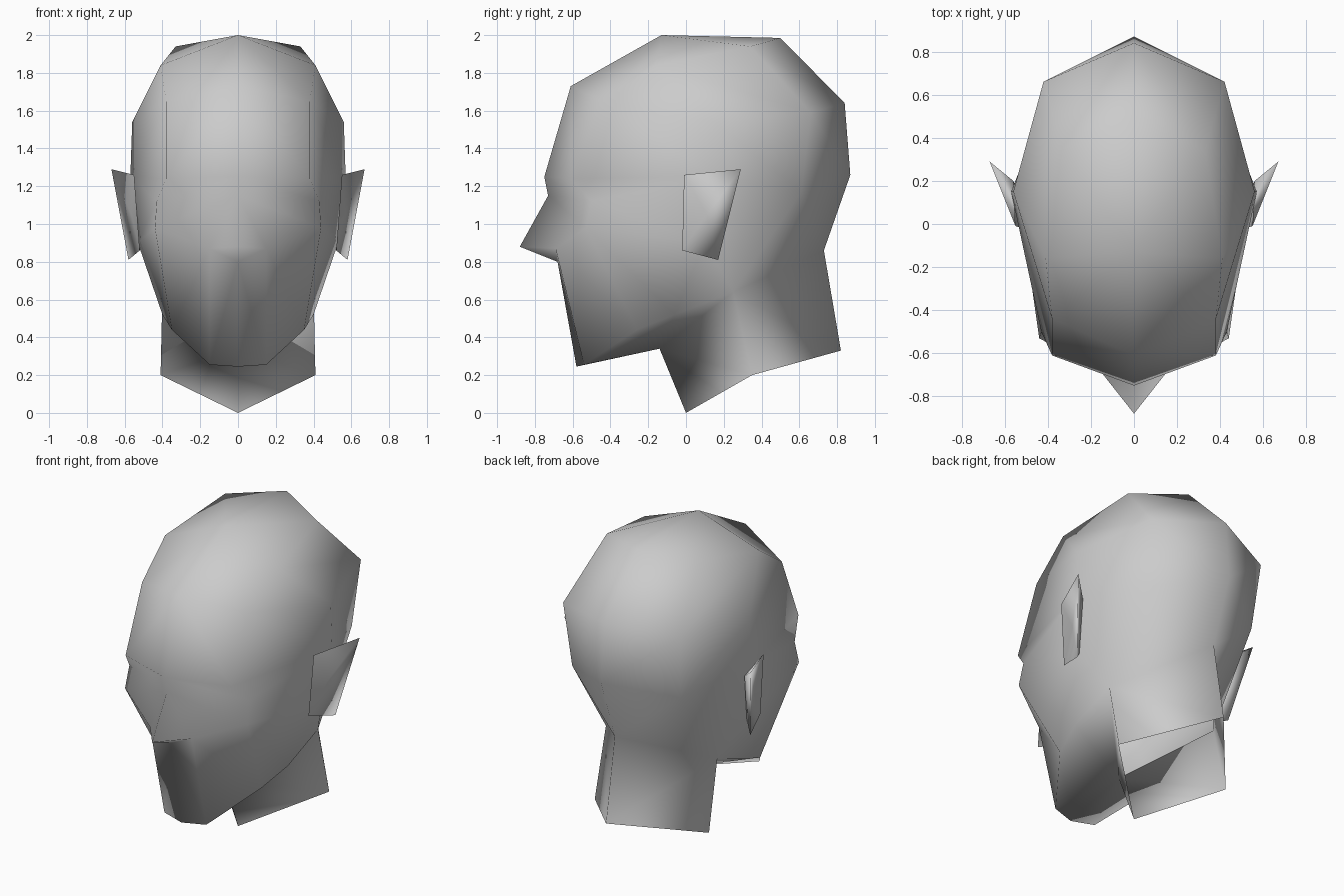
import bpy
import bmesh

cube = bpy.data.objects.get("Cube")
if cube:
    bpy.data.objects.remove(cube, do_unlink=True)

# One plain grey for the whole bust
grey = bpy.data.materials.new("plain_grey")
grey.use_nodes = True
COLOUR = (0.6, 0.6, 0.6, 1)
grey.diffuse_color = COLOUR
grey.node_tree.nodes["Principled BSDF"].inputs["Base Color"].default_value = COLOUR


def build_half(name, bridges):
    """Loft quads between pairs of point rows, then mirror across x."""
    bm = bmesh.new()
    verts = {}

    def vert(point):
        if point not in verts:
            verts[point] = bm.verts.new(point)
        return verts[point]

    for upper, lower in bridges:
        for a, b, c, d in zip(upper, upper[1:], lower[1:], lower):
            corners = list(dict.fromkeys((a, b, c, d)))  # collapsed corners make triangles
            if len(corners) > 2:
                bm.faces.new([vert(p) for p in corners])
    bmesh.ops.recalc_face_normals(bm, faces=bm.faces)
    for face in bm.faces:
        face.smooth = True
    mesh = bpy.data.meshes.new(name)
    bm.to_mesh(mesh)
    bm.free()
    mesh.materials.append(grey)
    obj = bpy.data.objects.new(name, mesh)
    bpy.context.collection.objects.link(obj)
    mirror = obj.modifiers.new("mirror", "MIRROR")
    mirror.use_mirror_merge = True
    mirror.merge_threshold = 0.001
    return obj


# Shared landmarks of the head
crown_side = (0.41, -0.16, 1.84)
temple = (0.57, 0.15, 1.25)
skull_corner = (0.39, 0.61, 1.17)
skull_back = (0, 0.87, 1.26)
bridge_top = (0, -0.73, 1.15)
nostril = (0.15, -0.69, 0.87)
nose_tip = (0, -0.88, 0.88)
nose_base = (0, -0.68, 0.8)
cheek_side = (0.53, 0.1, 0.9)
chin = (0, -0.58, 0.245)
chin_corner = (0.15, -0.54, 0.255)
neck_side = (0.4, 0.25, 0.64)
nape = (0, 0.73, 0.86)
throat = (0, -0.14, 0.34)

# Rows running from the face round to the back of the skull
crown = [(0, -0.13, 2), crown_side, crown_side, (0.33, 0.34, 1.94), (0, 0.5, 1.985)]
forehead = [(0, -0.61, 1.73), (0.38, -0.44, 1.65), (0.56, 0.15, 1.54),
            (0.42, 0.66, 1.59), (0, 0.84, 1.64)]
brow = [(0, -0.75, 1.25), (0.38, -0.61, 1.24), temple, skull_corner, skull_back]
eye_line = [bridge_top, (0.43, -0.5, 1.12), temple, skull_corner, skull_back]
cheek = [nostril, (0.44, -0.53, 0.98), cheek_side, neck_side, nape]
jaw = [chin_corner, (0.35, -0.26, 0.44), (0.4, -0.06, 0.52), neck_side, nape]
neck_top = [throat, neck_side, nape]
neck_rim = [(0, 0, 0), (0.41, 0.35, 0.2), (0, 0.82, 0.33)]

build_half("head", [
    (crown[:2], crown[:2:-1]),                    # top of the skull
    (crown, forehead),
    (forehead, brow),
    (brow, eye_line),
    (eye_line, cheek),
    (cheek, jaw),
    ([bridge_top, nostril], [nose_tip, nose_tip]),  # nose side
    ([nose_tip, nostril], [nose_base, nose_base]),  # nose underside
    ([nose_base, nostril], [chin, chin_corner]),    # mouth and chin
    ([chin] + jaw[:4], [throat] * 5),               # underside of the jaw
    (neck_top, neck_rim),                           # open-ended neck
])

# Ears: a wedge with a dished outer face
ear_front = [(0.55, -0.01, 1.26), (0.52, -0.02, 0.86)]
ear_rim = [(0.67, 0.29, 1.29), (0.58, 0.17, 0.81)]
ear_back = [(0.56, 0.2, 1.2), (0.52, 0.12, 0.88)]
dish = (0.565, 0.11, 1.05)
outline = [ear_front[0], ear_rim[0], ear_rim[1], ear_front[1], ear_front[0]]
build_half("ears", [
    (outline, [dish] * 5),
    (ear_rim, ear_back),
    ([ear_front[0], ear_rim[0]], [ear_back[0]] * 2),
    ([ear_front[1], ear_rim[1]], [ear_back[1]] * 2),
])
